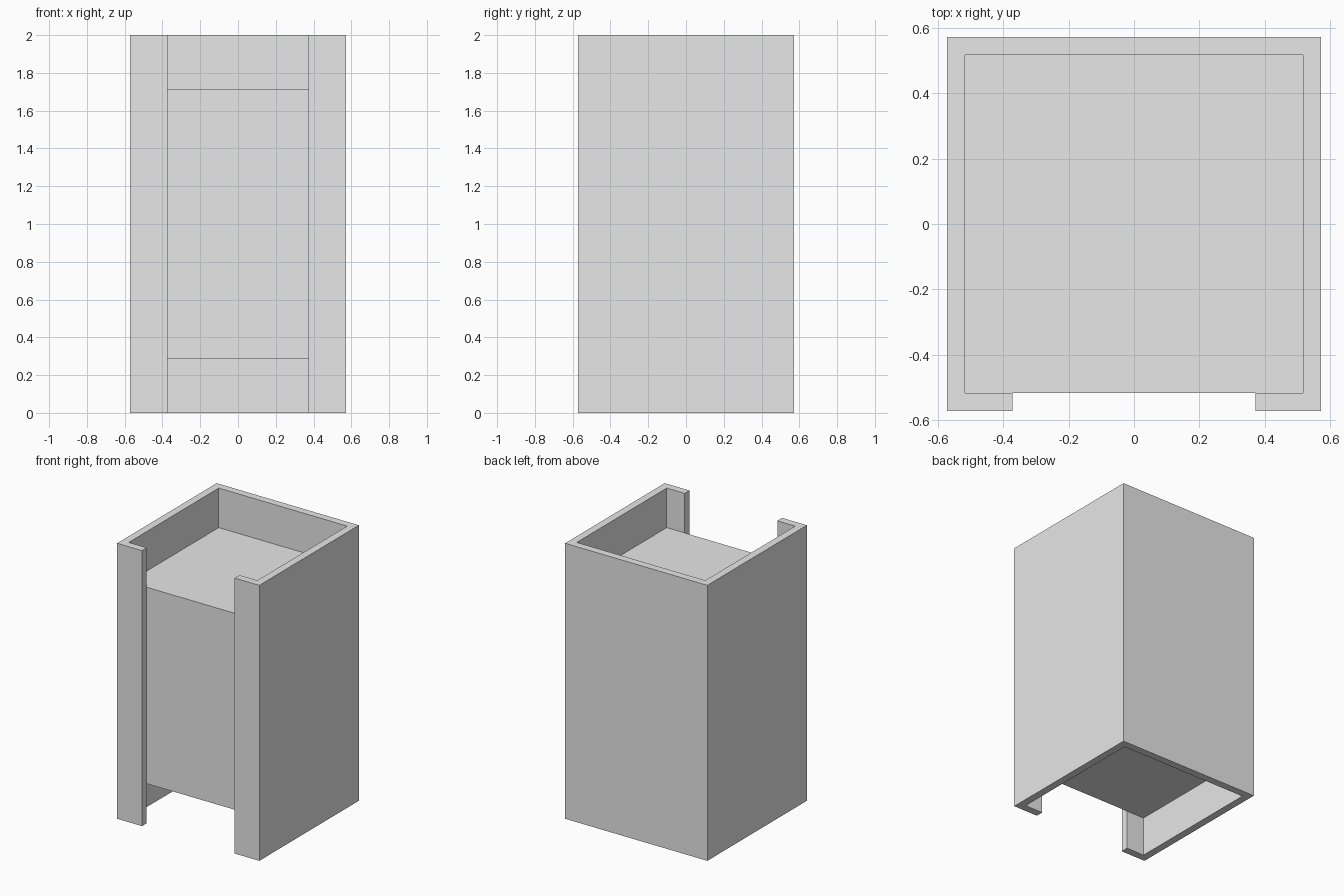
import bpy
import bmesh

cube = bpy.data.objects.get("Cube")
if cube:
    bpy.data.objects.remove(cube, do_unlink=True)

HEIGHT = 2.0
OUT = 0.571      # outer half width
INN = 0.516      # inner half width
GAP = 0.372      # half width of the front opening
CORE_Z = (0.287, 1.713)

grey = bpy.data.materials.new("light_grey")
colour = (0.8, 0.8, 0.8, 1.0)
grey.diffuse_color = colour
grey.use_nodes = True
grey.node_tree.nodes["Principled BSDF"].inputs["Base Color"].default_value = colour


def extrude_profile(name, points, z0, z1):
    """Upright prism from a closed outline in the xy plane."""
    bm = bmesh.new()
    face = bm.faces.new([bm.verts.new((x, y, z0)) for x, y in points])
    result = bmesh.ops.extrude_face_region(bm, geom=[face], use_keep_orig=True)
    top = [g for g in result["geom"] if isinstance(g, bmesh.types.BMVert)]
    bmesh.ops.translate(bm, verts=top, vec=(0, 0, z1 - z0))
    bmesh.ops.recalc_face_normals(bm, faces=bm.faces)
    mesh = bpy.data.meshes.new(name)
    bm.to_mesh(mesh)
    bm.free()
    mesh.materials.append(grey)
    obj = bpy.data.objects.new(name, mesh)
    bpy.context.collection.objects.link(obj)
    return obj


# Outer wall: a square channel with an open slot and lips at the front
half = [(GAP, -INN), (GAP, -OUT), (OUT, -OUT), (OUT, OUT)]
inner = [(INN, INN), (INN, -INN)]
outline = (half + [(-x, y) for x, y in reversed(half)]
           + [(-x, y) for x, y in reversed(inner)] + inner)
extrude_profile("channel_wall", outline, 0.0, HEIGHT)

# Solid core filling the channel, set in from both ends
core = [(-INN, -INN), (INN, -INN), (INN, INN), (-INN, INN)]
extrude_profile("inner_core", core, *CORE_Z)
